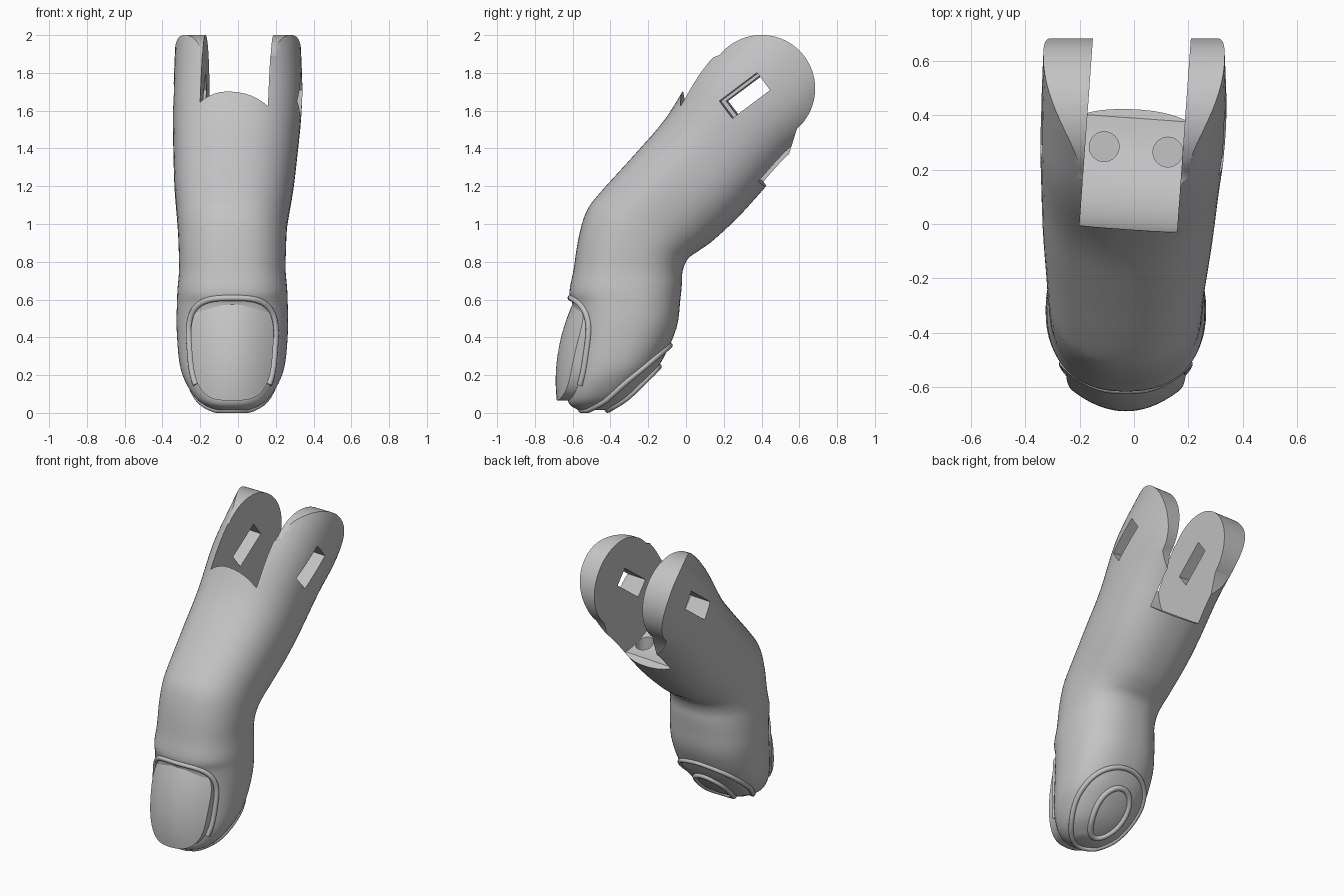
import bpy, bmesh, math
from math import sin, cos, pi, radians
from mathutils import Vector, Matrix
from mathutils.bvhtree import BVHTree

cube = bpy.data.objects.get("Cube")
if cube:
    bpy.data.objects.remove(cube, do_unlink=True)

grey = bpy.data.materials.new("plain grey")
grey.use_nodes = True
tone = (0.55, 0.55, 0.55, 1)
grey.diffuse_color = tone
grey.node_tree.nodes["Principled BSDF"].inputs["Base Color"].default_value = tone


def add_object(name, bm):
    bmesh.ops.recalc_face_normals(bm, faces=bm.faces[:])
    mesh = bpy.data.meshes.new(name)
    bm.to_mesh(mesh)
    bm.free()
    mesh.materials.append(grey)
    obj = bpy.data.objects.new(name, mesh)
    bpy.context.collection.objects.link(obj)
    return obj


def activate(obj):
    bpy.ops.object.select_all(action='DESELECT')
    obj.select_set(True)
    bpy.context.view_layer.objects.active = obj


def smooth(obj, angle):
    activate(obj)
    bpy.ops.object.shade_smooth_by_angle(angle=radians(angle))


def superellipse(t, power):
    c, s = cos(t), sin(t)
    return (math.copysign(abs(c) ** (2 / power), c),
            math.copysign(abs(s) ** (2 / power), s))


def prism(name, profile, x0, x1):
    """Side profile (y, z) extruded along x."""
    bm = bmesh.new()
    a = [bm.verts.new((x0, y, z)) for y, z in profile]
    b = [bm.verts.new((x1, y, z)) for y, z in profile]
    bm.faces.new(a)
    bm.faces.new(b)
    n = len(a)
    for i in range(n):
        j = (i + 1) % n
        bm.faces.new((a[i], a[j], b[j], b[i]))
    return add_object(name, bm)


def boolean(target, cutter, operation):
    cutter.hide_render = True
    mod = target.modifiers.new("cut", 'BOOLEAN')
    mod.operation = operation
    mod.solver = 'EXACT'
    mod.object = cutter
    activate(target)
    bpy.ops.object.modifier_apply(modifier=mod.name)
    bpy.data.objects.remove(cutter, do_unlink=True)


# Finger sections: front y, front z, back y, back z, half width
sections = [
    (-.57, .015, -.42, .015, .09),
    (-.62, .05, -.3, .08, .18),
    (-.625, .13, -.19, .19, .245),
    (-.61, .24, -.12, .29, .28),
    (-.595, .45, -.05, .45, .295),
    (-.6, .57, -.03, .6, .293),
    (-.617, .64, -.022, .68, .29),
    (-.595, .76, -.018, .75, .282),
    (-.57, .92, .01, .815, .284),
    (-.53, 1.06, .07, .86, .288),
    (-.46, 1.16, .14, .91, .295),
    (-.27, 1.37, .27, 1.03, .315),
    (-.1, 1.57, .38, 1.15, .327),
    (.06, 1.83, .55, 1.34, .34),
    (.22, 2.01, .74, 1.5, .34),
    (.45, 2.22, .95, 1.75, .33),
]
SIDES, STEPS = 64, 4


def interpolate(i, t):
    p = [Vector(sections[min(max(i + k, 0), len(sections) - 1)]) for k in (-1, 0, 1, 2)]
    m0, m1 = (p[2] - p[0]) / 2, (p[3] - p[1]) / 2
    d = p[2] - p[1]
    return p[1] + m0 * t + (3 * d - 2 * m0 - m1) * t**2 + (m0 + m1 - 2 * d) * t**3


# Finger body, lofted through the sections
bm = bmesh.new()
rings = []
last = len(sections) - 1
for k in range(last * STEPS + 1):
    i = min(k // STEPS, last - 1)
    fy, fz, by, bz, half = interpolate(i, k / STEPS - i)
    centre = Vector((0, (fy + by) / 2, (fz + bz) / 2))
    blend = min(max((centre.z - 1) / .7, 0), 1)
    centre.x = -.03 * (1 - blend)
    depth = Vector((0, (by - fy) / 2, (bz - fz) / 2))
    ring = []
    for s in range(SIDES):
        u, v = superellipse(2 * pi * s / SIDES, 2.35)
        ring.append(bm.verts.new(centre + Vector((half * u, 0, 0)) + depth * v))
    rings.append(ring)
for r0, r1 in zip(rings, rings[1:]):
    for s in range(SIDES):
        j = (s + 1) % SIDES
        bm.faces.new((r0[s], r0[j], r1[j], r1[s]))
bm.faces.new(rings[0])
bm.faces.new(rings[-1])
bm.normal_update()
surface = BVHTree.FromBMesh(bm)
finger = add_object("finger_body", bm)

# Round the knuckle end
pivot = Vector((.4, 1.717))
axis = Vector((.69, .72)).normalized()
side = Vector((-axis.y, axis.x))
profile = [pivot + .284 * (axis * cos(a) + side * sin(a))
           for a in (radians(-95 + 5 * i) for i in range(39))]
profile += [pivot - axis * .3 + side * .42, pivot - axis * .6 + side * .9,
            pivot - axis * 3 + side * 1.5, pivot - axis * 3 - side * 1.5,
            pivot - axis * .6 - side * .9, pivot - axis * .3 - side * .42]
boolean(finger, prism("knuckle_end_cutter", profile, -1, 1), 'INTERSECT')

# Joint slot between the two prongs, with a hollow floor
twist = Matrix.Translation((-.02, 0, 0)) @ Matrix.Rotation(radians(-4.1), 4, 'Z')
profile = [(.43 + .45 * cos(a), 1.68 + .45 * sin(a))
           for a in (radians(180 + 5 * i) for i in range(18))]
profile += [(.52, 1.1), (1.3, 1.2), (1.3, 2.4), (-.02, 2.4)]
slot = prism("slot_cutter", profile, -.18, .18)
slot.data.transform(twist)
boolean(finger, slot, 'DIFFERENCE')

# Rectangular window through both prongs
along, across = Vector((.1, .075)), Vector((.035, -.046))
mid = Vector((.335, 1.68))
window = prism("window_cutter", [mid + along + across, mid + along - across,
                                 mid - along - across, mid - along + across], -1, 1)
window.data.transform(twist)
boolean(finger, window, 'DIFFERENCE')

# Two cord holes in the slot floor
for x, y in ((-.11, .285), (.125, .265)):
    bm = bmesh.new()
    bmesh.ops.create_cone(bm, cap_ends=True, segments=32, radius1=.055, radius2=.055,
                          depth=.35, matrix=Matrix.Translation((x, y, 1.32)))
    boolean(finger, add_object("cord_hole_cutter", bm), 'DIFFERENCE')
smooth(finger, 32)


# Fingernail
def nail_outline(t, scale):
    u, v = superellipse(t, 3.2)
    taper = 1 + .09 * v * scale
    return -.03 + .215 * u * taper * scale, .33 + .265 * v * scale


bm = bmesh.new()
rings = []
for r in range(1, 11):
    ring = []
    for s in range(SIDES):
        x, z = nail_outline(2 * pi * s / SIDES, r / 10)
        y = -.69 + .1 * ((z - .17) / .43) ** 2 + .095 * ((x + .03) / .22) ** 2
        ring.append(bm.verts.new((x, y, z)))
    rings.append(ring)
bm.faces.new(rings[0])
for r0, r1 in zip(rings, rings[1:]):
    for s in range(SIDES):
        j = (s + 1) % SIDES
        bm.faces.new((r0[s], r0[j], r1[j], r1[s]))
caps = bmesh.ops.extrude_face_region(bm, geom=bm.faces[:])
bmesh.ops.translate(bm, vec=(0, .08, 0),
                    verts=[v for v in caps["geom"] if isinstance(v, bmesh.types.BMVert)])
smooth(add_object("fingernail", bm), 40)


def bead(name, points, radius, cyclic):
    """Round bead along a path, turned into a mesh."""
    curve = bpy.data.curves.new(name, 'CURVE')
    curve.dimensions = '3D'
    curve.bevel_depth = radius
    curve.bevel_resolution = 3
    curve.use_fill_caps = True
    spline = curve.splines.new('POLY')
    spline.points.add(len(points) - 1)
    for p, co in zip(spline.points, points):
        p.co = (*co, 1)
    spline.use_cyclic_u = cyclic
    curve.materials.append(grey)
    obj = bpy.data.objects.new(name, curve)
    bpy.context.collection.objects.link(obj)
    activate(obj)
    bpy.ops.object.convert(target='MESH')
    smooth(bpy.context.object, 50)


# Skin fold around the nail
fold = []
for i in range(61):
    x, z = nail_outline(radians(-30 + 4 * i), 1.05)
    hit = surface.ray_cast(Vector((x, -2, z)), Vector((0, 1, 0)))[0]
    if hit:
        fold.append(hit)
bead("nail_fold", fold, .016, False)

# Two raised rings on the fingertip pad
long_way = Vector((0, .8, .6))
outward = Vector((0, .6, -.8))
for name, length, width, radius in (("outer_pad_ring", .29, .225, .016),
                                    ("inner_pad_ring", .175, .11, .018)):
    path = []
    for i in range(72):
        t = 2 * pi * i / 72
        p = (Vector((-.03, -.305, .165)) + long_way * length * cos(t)
             + Vector((width * sin(t) * (1 + .15 * cos(t)), 0, 0)))
        hit = surface.ray_cast(p + outward, -outward)[0]
        if hit:
            path.append(hit)
    bead(name, path, radius, True)
